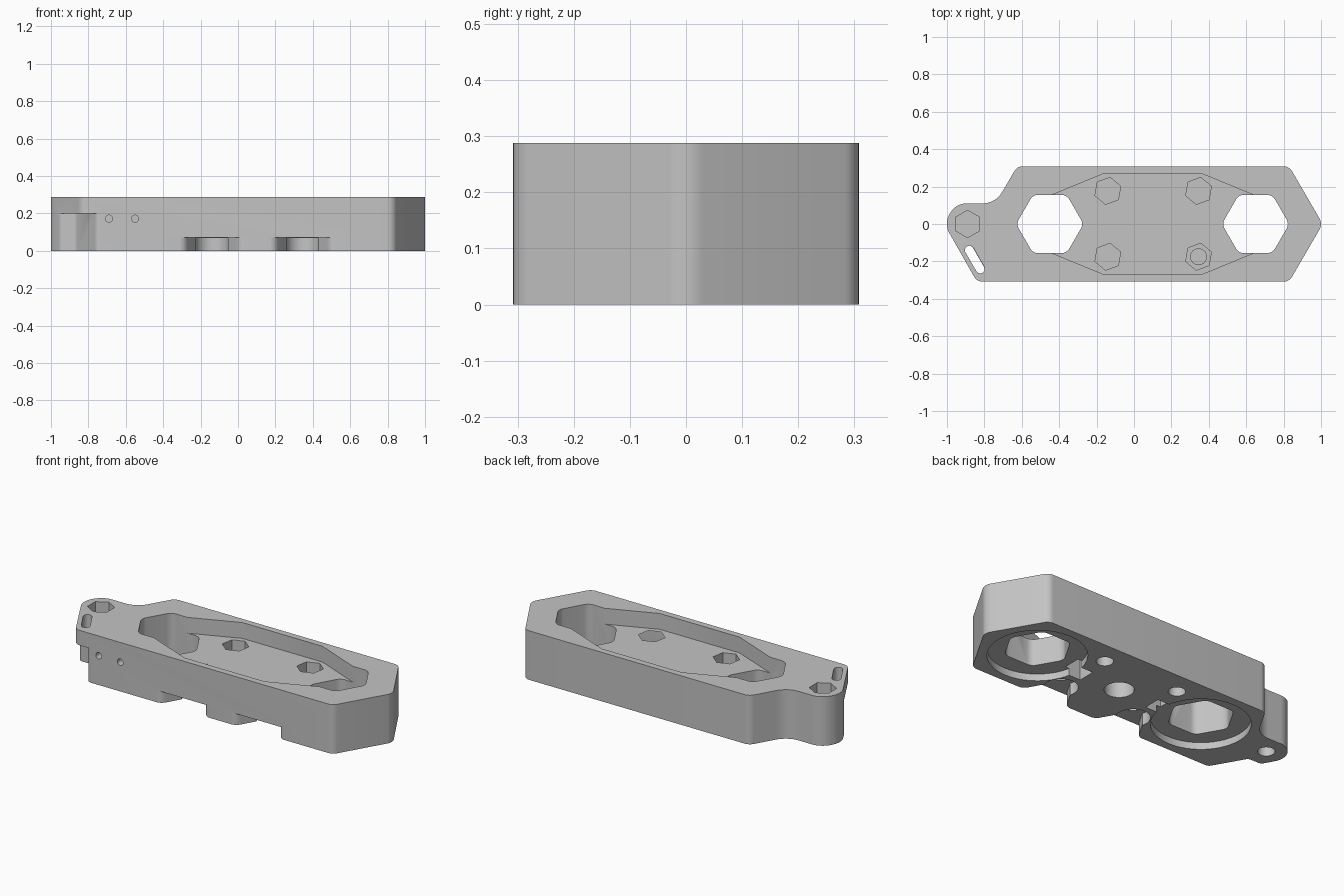
import bpy, bmesh, math
from mathutils import Vector

cube = bpy.data.objects.get("Cube")
if cube:
    bpy.data.objects.remove(cube, do_unlink=True)

COLOUR = (0.55, 0.55, 0.55, 1)
grey = bpy.data.materials.new("plain grey")
grey.use_nodes = True
grey.diffuse_color = COLOUR
grey.node_tree.nodes["Principled BSDF"].inputs["Base Color"].default_value = COLOUR


def rounded(corners, steps=8):
    """Turn (x, y, radius) corners into an outline with arcs."""
    out = []
    for i, (x, y, r) in enumerate(corners):
        p = Vector((x, y))
        a = Vector(corners[i - 1][:2]) - p
        b = Vector(corners[(i + 1) % len(corners)][:2]) - p
        if r == 0:
            out.append(p)
            continue
        a.normalize()
        b.normalize()
        half = a.angle(b) / 2
        centre = p + (a + b).normalized() * (r / math.sin(half))
        start = p + a * (r / math.tan(half)) - centre
        end = p + b * (r / math.tan(half)) - centre
        sweep = start.angle(end)
        for k in range(steps + 1):
            t = k / steps
            out.append(centre + (start * math.sin((1 - t) * sweep)
                                 + end * math.sin(t * sweep)) / math.sin(sweep))
    return out


def ring(x, y, r, sides=32, turn=0.0, fillet=0.0):
    pts = []
    for k in range(sides):
        a = math.radians(turn) + math.tau * k / sides
        pts.append((x + r * math.cos(a), y + r * math.sin(a), fillet))
    return rounded(pts)


def prism(name, outline, z0, z1):
    bm = bmesh.new()
    low = [bm.verts.new((p[0], p[1], z0)) for p in outline]
    high = [bm.verts.new((p[0], p[1], z1)) for p in outline]
    bm.faces.new(low)
    bm.faces.new(high)
    for i in range(len(low)):
        bm.faces.new((low[i - 1], low[i], high[i], high[i - 1]))
    bmesh.ops.recalc_face_normals(bm, faces=bm.faces)
    mesh = bpy.data.meshes.new(name)
    bm.to_mesh(mesh)
    bm.free()
    mesh.materials.append(grey)
    obj = bpy.data.objects.new(name, mesh)
    bpy.context.collection.objects.link(obj)
    return obj


TOP, FLOOR, LOW, HIGH = 0.288, 0.195, -0.1, 0.4
FRONT = -0.3082   # just outside the front wall
cutters = []


def cut(name, outline, z0, z1):
    obj = prism(name, outline, z0, z1)
    obj.hide_render = True
    cutters.append(obj)
    return obj


# Main body with a rounded ear at one end
body = prism("body", rounded([
    (1.009, 0, 0.06), (0.83, 0.308, 0.05), (-0.625, 0.308, 0.05),
    (-0.74, 0.11, 0.12), (-0.955, 0.11, 0.1), (-1.015, 0, 0.1),
    (-0.84, -0.308, 0.05), (0.83, -0.308, 0.05)]), 0, TOP)

# Large hexagonal openings with round recesses beneath
for x in (-0.45, 0.65):
    cut("hex_opening", ring(x, 0, 0.18, 6, 0, 0.05), LOW, HIGH)
    cut("round_recess", ring(x, 0, 0.26, 64), LOW, 0.04)

# Upper pocket running from one opening to the other
upper = [(-0.44, 0.155), (-0.16, 0.27), (0.36, 0.27), (0.64, 0.155)]
cut("pocket", upper + [(x, -y) for x, y in reversed(upper)], FLOOR, HIGH)

# Nut pockets above and screw holes below
for x in (-0.14, 0.345):
    for y in (-0.175, 0.177):
        cut("nut_pocket", ring(x, y, 0.073, 6, 80), 0.12, HIGH)
        cut("screw_hole", ring(x, y, 0.045), LOW, 0.105)
    # Flared front notch leading to the front screw
    cut("front_notch", rounded([
        (x - 0.25, -0.4, 0), (x - 0.25, FRONT, 0), (x - 0.146, FRONT, 0.05),
        (x - 0.084, -0.2, 0), (x + 0.084, -0.2, 0), (x + 0.146, FRONT, 0.05),
        (x + 0.25, FRONT, 0), (x + 0.25, -0.4, 0)]), LOW, 0.07)
    cut("screw_clearance", ring(x, -0.175, 0.09), LOW, 0.0695)
cut("centre_hole", ring(0.1, 0, 0.078), LOW, 0.12)
cut("ear_nut_pocket", ring(-0.89, 0, 0.073, 6, 90), 0.2, HIGH)
cut("ear_screw_hole", ring(-0.89, 0, 0.045), LOW, 0.18)

# Small wire pockets on the inner side of each round recess
for x in (-0.17, 0.37):
    w = 0.05
    cut("wire_pocket", [(x - w, -w), (x + w, -w), (x + w, w), (x - w, w)], LOW, 0.12)

# Undercut corner below the flap, next to the ear
cut("corner_undercut", rounded([
    (-1.1, -0.055, 0), (-1.1, -0.5, 0), (-0.7, -0.5, 0), (-0.7, FRONT, 0),
    (-0.757, FRONT, 0.03), (-0.868, -0.115, 0.03),
    (-0.95, -0.115, 0.035), (-0.985, -0.055, 0)]), LOW, 0.2)

# Slanted slot through the corner flap
a, b = Vector((-0.88, -0.14)), Vector((-0.822, -0.24))
along = (b - a).normalized() * 0.024
side = Vector((-along.y, along.x))
slot = []
for centre, d, s in ((a, -along, -side), (b, along, side)):
    for k in range(13):
        t = math.pi * k / 12
        slot.append(centre - s * math.cos(t) + d * math.sin(t))
cut("slot", slot, 0.199, HIGH)

# Two small round holes in the front wall
for x in (-0.69, -0.55):
    hole = cut("front_hole", ring(0, 0, 0.019, 20), -0.1, 0.1)
    hole.rotation_euler.x = math.radians(90)
    hole.location = (x, -0.31, 0.172)

# Carve the body and drop the cutters
for c in cutters:
    mod = body.modifiers.new(c.name, 'BOOLEAN')
    mod.operation = 'DIFFERENCE'
    mod.solver = 'EXACT'
    mod.object = c
bpy.context.view_layer.update()
deps = bpy.context.evaluated_depsgraph_get()
carved = bpy.data.meshes.new_from_object(body.evaluated_get(deps))
body.modifiers.clear()
body.data = carved
for c in cutters:
    bpy.data.objects.remove(c, do_unlink=True)

bpy.ops.object.select_all(action='DESELECT')
body.select_set(True)
bpy.context.view_layer.objects.active = body
bpy.ops.object.shade_smooth_by_angle(angle=math.radians(25))
